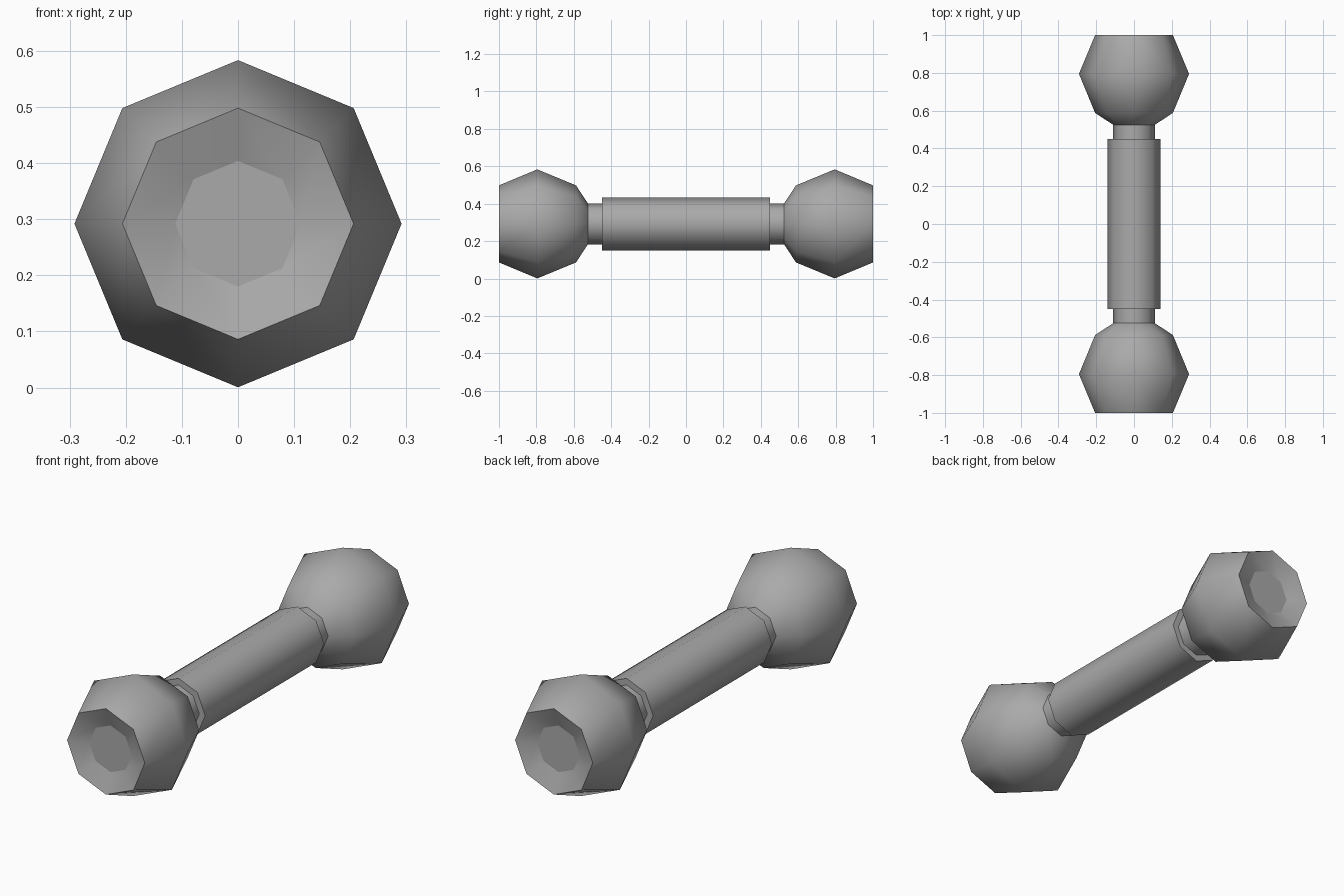
import bpy
import bmesh
import math

SIDES = 8
AXIS_Z = 0.292

cube = bpy.data.objects.get("Cube")
if cube:
    bpy.data.objects.remove(cube, do_unlink=True)

grey = bpy.data.materials.new("plain grey")
grey.use_nodes = True
COLOUR = (0.4, 0.4, 0.4, 1)
grey.diffuse_color = COLOUR
grey.node_tree.nodes["Principled BSDF"].inputs["Base Color"].default_value = COLOUR


def turned_part(name, profile, cap_start=False, cap_end=False):
    """Turn a (radius, y) profile about the long axis, optionally capping its ends."""
    bm = bmesh.new()
    rings = []
    for radius, y in profile:
        angles = [math.tau * i / SIDES for i in range(SIDES)]
        rings.append([bm.verts.new((radius * math.cos(a), y, radius * math.sin(a)))
                      for a in angles])
    for low, high in zip(rings, rings[1:]):
        for i in range(SIDES):
            j = (i + 1) % SIDES
            bm.faces.new((low[i], high[i], high[j], low[j]))
    if cap_start:
        bm.faces.new(rings[0])
    if cap_end:
        bm.faces.new(rings[-1][::-1])
    mesh = bpy.data.meshes.new(name)
    bm.to_mesh(mesh)
    bm.free()
    mesh.materials.append(grey)
    obj = bpy.data.objects.new(name, mesh)
    bpy.context.collection.objects.link(obj)
    obj.location.z = AXIS_Z
    bpy.ops.object.select_all(action="DESELECT")
    obj.select_set(True)
    bpy.context.view_layer.objects.active = obj
    bpy.ops.object.shade_smooth_by_angle(angle=math.radians(50))
    return obj


# Handle with square shoulders
turned_part("grip", [(0.141, -0.45), (0.141, 0.45)], True, True)

# Neck, faceted ball and dished end at each side
for side, turn in (("back", 0), ("front", math.pi)):
    parts = [
        turned_part(side + "_neck", [(0.11, 0.45), (0.11, 0.53)]),
        turned_part(side + "_weight", [(0.11, 0.525), (0.206, 0.588), (0.2915, 0.795),
                                       (0.206, 1.0), (0.112, 0.965)]),
        turned_part(side + "_end_disc", [(0.112, 0.965)], cap_end=True),
    ]
    for part in parts:
        part.rotation_euler.z = turn
